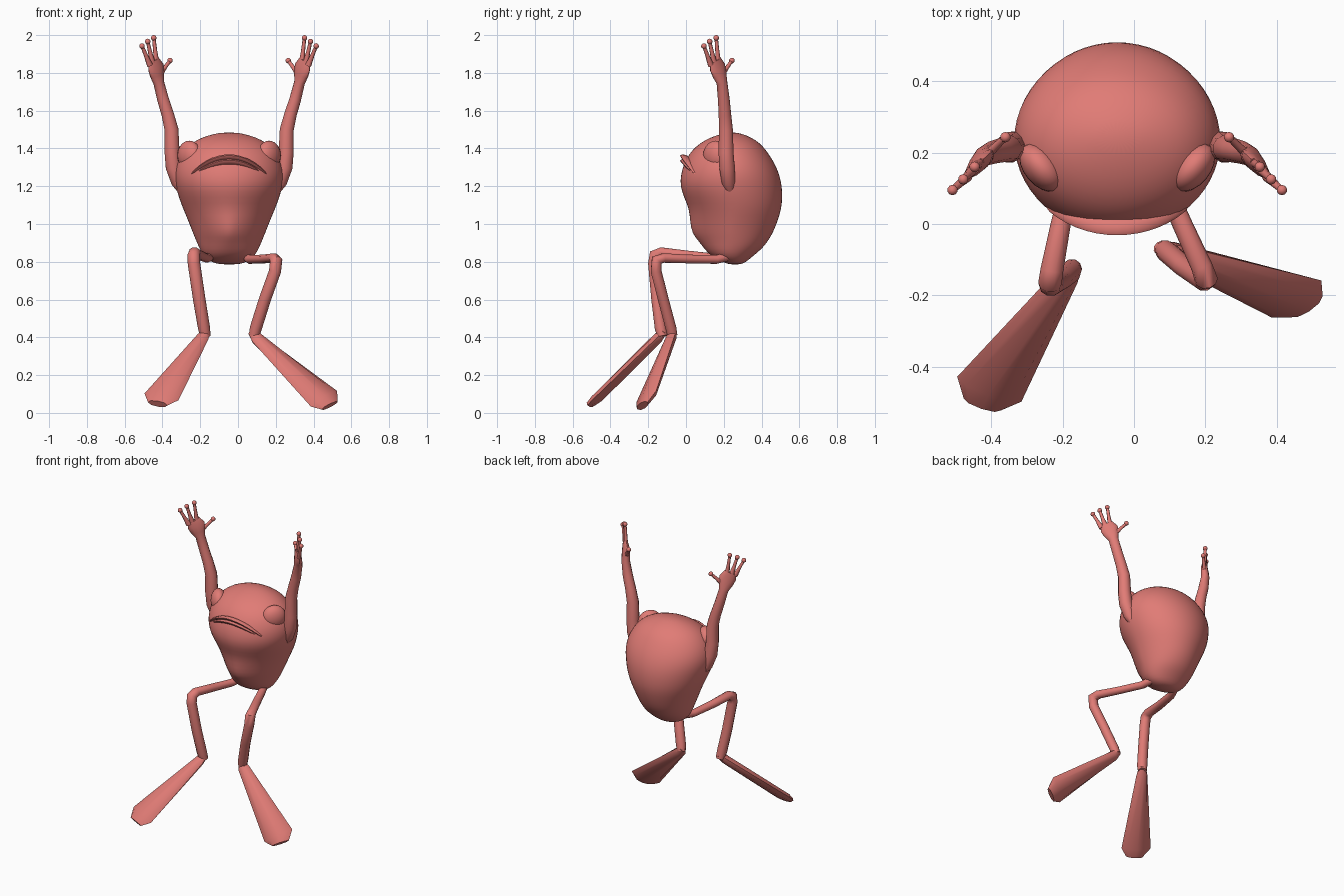
import bpy, bmesh, math
from mathutils import Vector, Matrix

CX = -0.047          # symmetry plane of the body
mat = bpy.data.materials.new("skin_coral")
mat.diffuse_color = (0.75, 0.2, 0.18, 1)


def finish(name, bm, subdiv=0, angle=60):
    bmesh.ops.recalc_face_normals(bm, faces=bm.faces)
    me = bpy.data.meshes.new(name)
    bm.to_mesh(me)
    bm.free()
    me.materials.append(mat)
    ob = bpy.data.objects.new(name, me)
    bpy.context.collection.objects.link(ob)
    if subdiv:
        m = ob.modifiers.new("smooth", 'SUBSURF')
        m.levels = m.render_levels = subdiv
    bpy.ops.object.select_all(action='DESELECT')
    ob.select_set(True)
    bpy.context.view_layer.objects.active = ob
    bpy.ops.object.shade_smooth_by_angle(angle=math.radians(angle))
    return ob


def skin_rings(bm, rings):
    vs = [[bm.verts.new(c) for c in r] for r in rings]
    n = len(vs[0])
    for a, b in zip(vs, vs[1:]):
        for i in range(n):
            j = (i + 1) % n
            bm.faces.new((a[i], a[j], b[j], b[i]))
    bm.faces.new(vs[0][::-1])
    bm.faces.new(vs[-1])


def add_tube(bm, pts, wide=(1, 0, 0), sides=10):
    # pts: (x, y, z, half width along 'wide', half thickness)
    co = [Vector(p[:3]) for p in pts]
    rings = []
    for i, p in enumerate(pts):
        d0 = (co[i] - co[max(i - 1, 0)]).normalized()
        d1 = (co[min(i + 1, len(co) - 1)] - co[i]).normalized()
        t = (d0 + d1).normalized()
        u = Vector(wide)
        u = (u - t * u.dot(t)).normalized()
        v = t.cross(u)
        ring = []
        for k in range(sides):
            a = 2 * math.pi * k / sides
            ring.append(co[i] + u * p[3] * math.cos(a) + v * p[4] * math.sin(a))
        rings.append(ring)
    skin_rings(bm, rings)


def add_ball(bm, c, r):
    bmesh.ops.create_uvsphere(bm, u_segments=10, v_segments=7, radius=r,
                              matrix=Matrix.Translation(c))


def mirrored(p, s):
    # s = -1 keeps the point, s = 1 mirrors it across the body plane
    return (p[0] if s < 0 else 2 * CX - p[0],) + tuple(p[1:])


# body: z, half width, front y, back y, roundness of the front
profile = [(0.785, 0.05, 0.23, 0.29, 2), (0.80, 0.10, 0.19, 0.32, 2),
           (0.83, 0.135, 0.13, 0.355, 2), (0.87, 0.158, 0.095, 0.405, 1.8),
           (0.91, 0.175, 0.065, 0.435, 1.6), (0.95, 0.192, 0.03, 0.46, 1.5),
           (1.01, 0.215, 0.02, 0.485, 1.6), (1.08, 0.245, 0.015, 0.507, 1.8),
           (1.14, 0.268, -0.012, 0.512, 1.9), (1.20, 0.285, -0.033, 0.51, 2),
           (1.26, 0.294, -0.03, 0.497, 2), (1.32, 0.283, -0.012, 0.472, 2),
           (1.37, 0.257, 0.015, 0.44, 2), (1.41, 0.223, 0.05, 0.41, 2),
           (1.445, 0.175, 0.10, 0.37, 2), (1.47, 0.11, 0.16, 0.32, 2),
           (1.485, 0.04, 0.22, 0.27, 2)]
rings = []
for z, hw, yf, yb, n in profile:
    yc = yf + (yb - yf) * 0.5
    ring = []
    for k in range(28):
        a = 2 * math.pi * k / 28
        c, s = math.cos(a), math.sin(a)
        e = 2 / n if s < 0 else 1
        ring.append((CX + hw * math.copysign(abs(c) ** e, c),
                     yc + (yb - yf) / 2 * math.copysign(abs(s) ** e, s), z))
    rings.append(ring)
bm = bmesh.new()
skin_rings(bm, rings)
finish("body", bm, 1, 80)

# lips: two thin arched ridges
for name, hx, z0, drop in (("upper_lip", 0.208, 1.353, 0.10),
                           ("lower_lip", 0.19, 1.328, 0.078)):
    pts = []
    for i in range(17):
        t = -1 + i / 8
        w = math.sqrt(1 - t * t)
        pts.append((CX + hx * t, -0.004 + 0.068 * t * t, z0 - drop * t * t,
                    0.026 * w + 0.003, 0.011 * w + 0.002))
    bm = bmesh.new()
    add_tube(bm, pts, (0, 1, -0.35), 8)
    finish(name, bm)

for s, side in ((-1, "left"), (1, "right")):
    # eye: flattened ball facing outwards and forwards
    bm = bmesh.new()
    m = (Matrix.Translation(mirrored((-0.258, 0.158, 1.363), s))
         @ Matrix.Rotation(s * math.radians(50), 4, 'Z')
         @ Matrix.Diagonal((0.078, 0.05, 0.078, 1)))
    bmesh.ops.create_uvsphere(bm, u_segments=20, v_segments=14, radius=1, matrix=m)
    finish(side + "_eye", bm)

    # arm with palm
    hand_axis = (0.7 * -s, 0.7, 0)
    bm = bmesh.new()
    arm = [(-0.295, 0.235, 1.17, 0.02, 0.02), (-0.318, 0.225, 1.22, 0.036, 0.036),
           (-0.342, 0.217, 1.30, 0.042, 0.042), (-0.349, 0.212, 1.38, 0.041, 0.041),
           (-0.352, 0.211, 1.50, 0.038, 0.038), (-0.372, 0.206, 1.58, 0.034, 0.034),
           (-0.397, 0.20, 1.66, 0.032, 0.032), (-0.42, 0.19, 1.75, 0.031, 0.027),
           (-0.428, 0.178, 1.79, 0.047, 0.025), (-0.435, 0.167, 1.83, 0.056, 0.021),
           (-0.448, 0.155, 1.865, 0.042, 0.014)]
    add_tube(bm, [mirrored(p, s) for p in arm], hand_axis, 12)
    # fingers with round tips
    for base, tip in (((-0.466, 0.132, 1.84), (-0.508, 0.095, 1.942)),
                      ((-0.452, 0.15, 1.85), (-0.478, 0.125, 1.966)),
                      ((-0.43, 0.172, 1.84), (-0.446, 0.16, 1.985)),
                      ((-0.415, 0.19, 1.79), (-0.36, 0.243, 1.865))):
        b, t = Vector(mirrored(base, s)), Vector(mirrored(tip, s))
        mid = b.lerp(t, 0.5)
        add_tube(bm, [(*b, 0.018, 0.014), (*mid, 0.011, 0.011), (*t, 0.009, 0.009)],
                 hand_axis, 8)
        add_ball(bm, t, 0.015)
    finish(side + "_arm", bm)

# legs: bent thigh and shin, then a flat widening foot
legs = {
    "left": ([(-0.14, 0.23, 0.83, 0.024, 0.024), (-0.165, 0.16, 0.82, 0.026, 0.024),
              (-0.205, 0.0, 0.835, 0.028, 0.026), (-0.23, -0.13, 0.85, 0.032, 0.028),
              (-0.235, -0.165, 0.835, 0.033, 0.033), (-0.233, -0.172, 0.79, 0.033, 0.03),
              (-0.205, -0.155, 0.60, 0.033, 0.03), (-0.18, -0.135, 0.45, 0.032, 0.032),
              (-0.173, -0.125, 0.405, 0.028, 0.028)],
             [(-0.165, -0.115, 0.435, 0.02, 0.018), (-0.19, -0.15, 0.395, 0.036, 0.028),
              (-0.405, -0.4625, 0.085, 0.098, 0.028), (-0.425, -0.505, 0.048, 0.055, 0.02)],
             (0.16, -0.095, -0.06)),
    "right": ([(0.04, 0.23, 0.83, 0.024, 0.024), (0.065, 0.16, 0.812, 0.026, 0.024),
               (0.135, 0.0, 0.815, 0.028, 0.024), (0.19, -0.12, 0.82, 0.03, 0.026),
               (0.202, -0.155, 0.808, 0.033, 0.032), (0.196, -0.158, 0.75, 0.032, 0.03),
               (0.142, -0.12, 0.60, 0.032, 0.03), (0.095, -0.08, 0.45, 0.032, 0.03),
               (0.085, -0.072, 0.41, 0.028, 0.028)],
              [(0.07, -0.065, 0.43, 0.02, 0.018), (0.1, -0.08, 0.395, 0.036, 0.028),
               (0.455, -0.21, 0.075, 0.096, 0.028), (0.485, -0.23, 0.038, 0.055, 0.02)],
              (0.12, -0.115, -0.105)),
}
# the right foot widens from its outer back corner to its inner front corner
for side, (leg, foot, axis) in legs.items():
    if side == "right":
        axis = (0.12, 0.115, 0.105)
    bm = bmesh.new()
    add_tube(bm, leg, (1, 0, 0), 10)
    finish(side + "_leg", bm)
    bm = bmesh.new()
    add_tube(bm, foot, axis, 8)
    finish(side + "_foot", bm, 0, 40)
